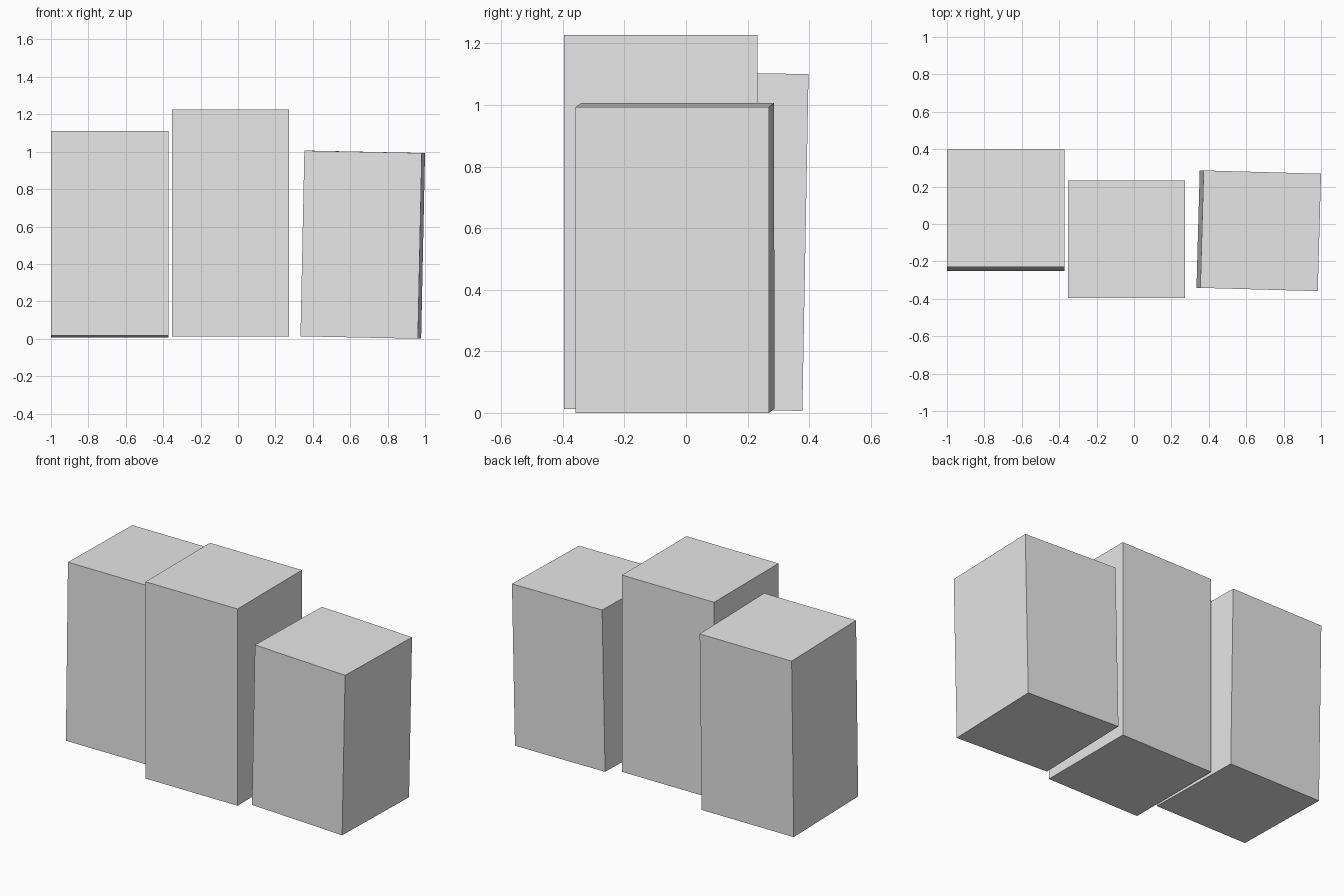
import bpy
from math import radians

if "Cube" in bpy.data.objects:
    bpy.data.objects.remove(bpy.data.objects["Cube"])

# One plain grey for every block
grey = bpy.data.materials.new("light_grey")
grey.diffuse_color = (0.8, 0.8, 0.8, 1.0)
grey.use_nodes = True
grey.node_tree.nodes["Principled BSDF"].inputs["Base Color"].default_value = grey.diffuse_color

SIDE = 0.628  # shared square footprint


def block(name, centre, height, tilt=(0, 0, 0)):
    """Square-based upright block, tilted slightly about its centre (degrees)."""
    bpy.ops.mesh.primitive_cube_add(size=1, location=centre,
                                    rotation=[radians(a) for a in tilt])
    ob = bpy.context.object
    ob.name = name
    ob.scale = (SIDE, SIDE, height)
    ob.data.materials.append(grey)
    return ob


# Left block leans back, middle stands straight, right leans sideways and turns
block("left_block", (-0.686, 0.074, 0.559), 1.094, (-1.05, 0, 0))
block("middle_block", (-0.040, -0.082, 0.620), 1.214)
block("right_block", (0.667, -0.036, 0.503), 0.993, (0, 1.2, -1.6))
